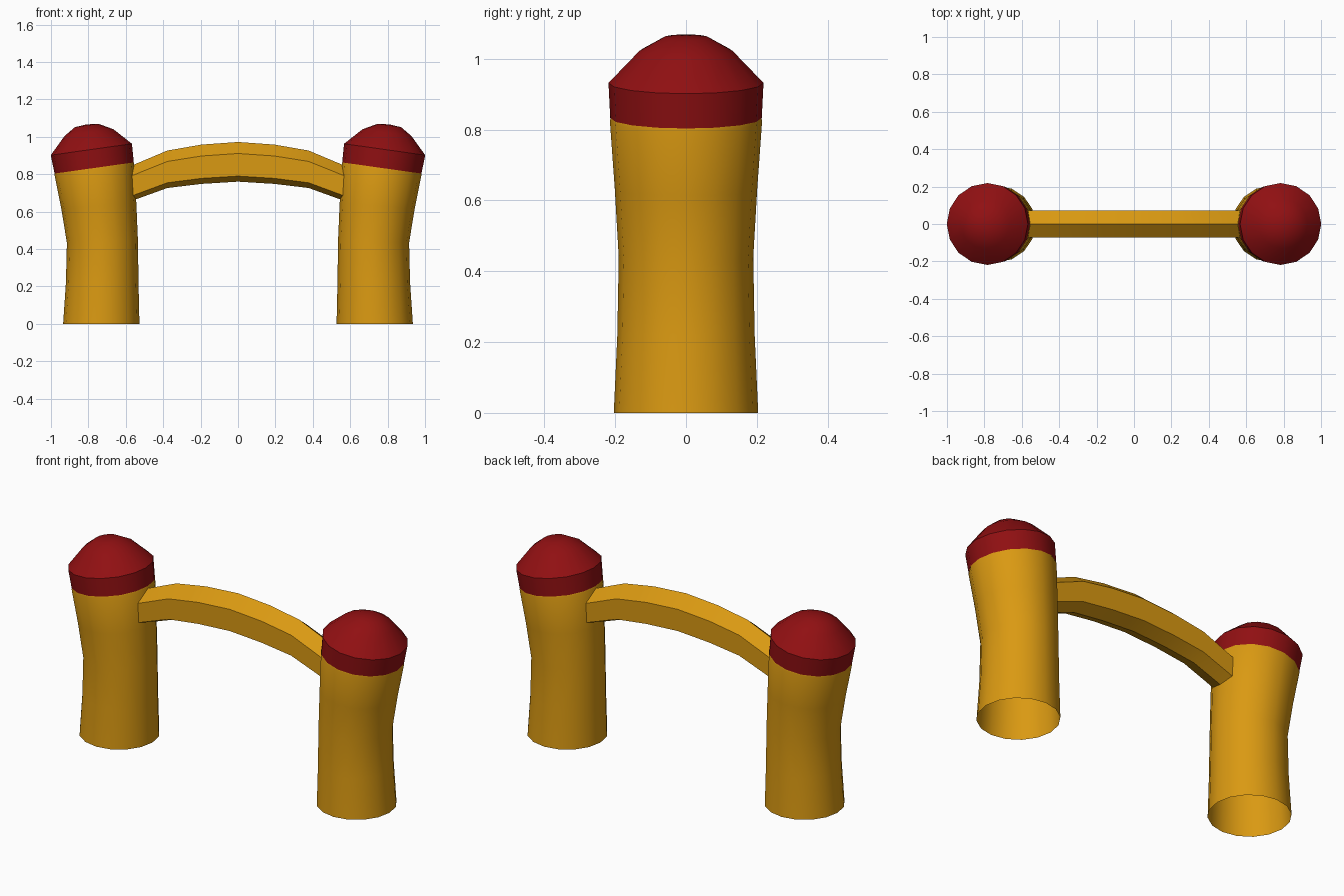
import bpy, bmesh, math

if "Cube" in bpy.data.objects:
    bpy.data.objects.remove(bpy.data.objects["Cube"])

SIDES = 16


def material(name, color):
    m = bpy.data.materials.new(name)
    m.diffuse_color = (*color, 1)
    m.use_nodes = True
    m.node_tree.nodes["Principled BSDF"].inputs["Base Color"].default_value = m.diffuse_color
    return m


GOLD = material("gold", (0.70, 0.32, 0.006))
RED = material("red", (0.28, 0.005, 0.006))


def loft(name, rings, mat, tip=None, cap_ends=False, angle=40):
    """Skin a list of point rings, optionally closing with a tip or end faces."""
    bm = bmesh.new()
    loops = [[bm.verts.new(p) for p in ring] for ring in rings]
    n = len(loops[0])
    for a, b in zip(loops, loops[1:]):
        for i in range(n):
            j = (i + 1) % n
            bm.faces.new((a[i], a[j], b[j], b[i]))
    if tip:
        t = bm.verts.new(tip)
        for i in range(n):
            bm.faces.new((loops[-1][i], loops[-1][(i + 1) % n], t))
    if cap_ends:
        bm.faces.new(loops[0])
        bm.faces.new(loops[-1])
    bmesh.ops.recalc_face_normals(bm, faces=bm.faces)
    mesh = bpy.data.meshes.new(name)
    bm.to_mesh(mesh)
    bm.free()
    mesh.materials.append(mat)
    obj = bpy.data.objects.new(name, mesh)
    bpy.context.collection.objects.link(obj)
    bpy.ops.object.select_all(action='DESELECT')
    bpy.context.view_layer.objects.active = obj
    obj.select_set(True)
    bpy.ops.object.shade_smooth_by_angle(angle=math.radians(angle))
    return obj


def tilted_ring(side, x, z, r, tilt):
    """Circle around (x, z) leaning outward by tilt degrees."""
    t = math.radians(tilt)
    pts = []
    for i in range(SIDES):
        a = 2 * math.pi * i / SIDES
        c, s = math.cos(a), math.sin(a)
        pts.append((side * (x + r * c * math.cos(t)), r * s,
                    z - r * c * math.sin(t)))
    return pts


# centre x, centre z, radius, tilt
POST = [(0.731, 0, 0.204, 0), (0.726, 0.22, 0.194, 0), (0.725, 0.44, 0.190, 2),
        (0.744, 0.63, 0.201, 5), (0.768, 0.825, 0.215, 8), (0.770, 0.837, 0.212, 8)]
CAP = [(0.769, 0.833, 0.214, 8), (0.784, 0.932, 0.219, 8),
       (0.797, 1.022, 0.132, 8), (0.809, 1.060, 0.064, 8)]

# bent posts (open underneath) with domed caps
for side, label in ((-1, "left"), (1, "right")):
    loft(label + "_post", [tilted_ring(side, *p) for p in POST], GOLD)
    loft(label + "_cap", [tilted_ring(side, *p) for p in CAP], RED,
         tip=(side * 0.81, 0, 1.066))

# arched six-sided crossbar: x, centre z, half height
half = [(0, 0.866, 0.106), (0.195, 0.853, 0.105), (0.378, 0.826, 0.100),
        (0.58, 0.747, 0.094)]
path = [(-x, z, h) for x, z, h in reversed(half[1:])] + half
SECTION = [(0, 1), (0.073, 0.42), (0.073, -0.72), (0, -1),
           (-0.073, -0.72), (-0.073, 0.42)]
loft("crossbar", [[(x, y, z + k * h) for y, k in SECTION] for x, z, h in path],
     GOLD, cap_ends=True, angle=30)
